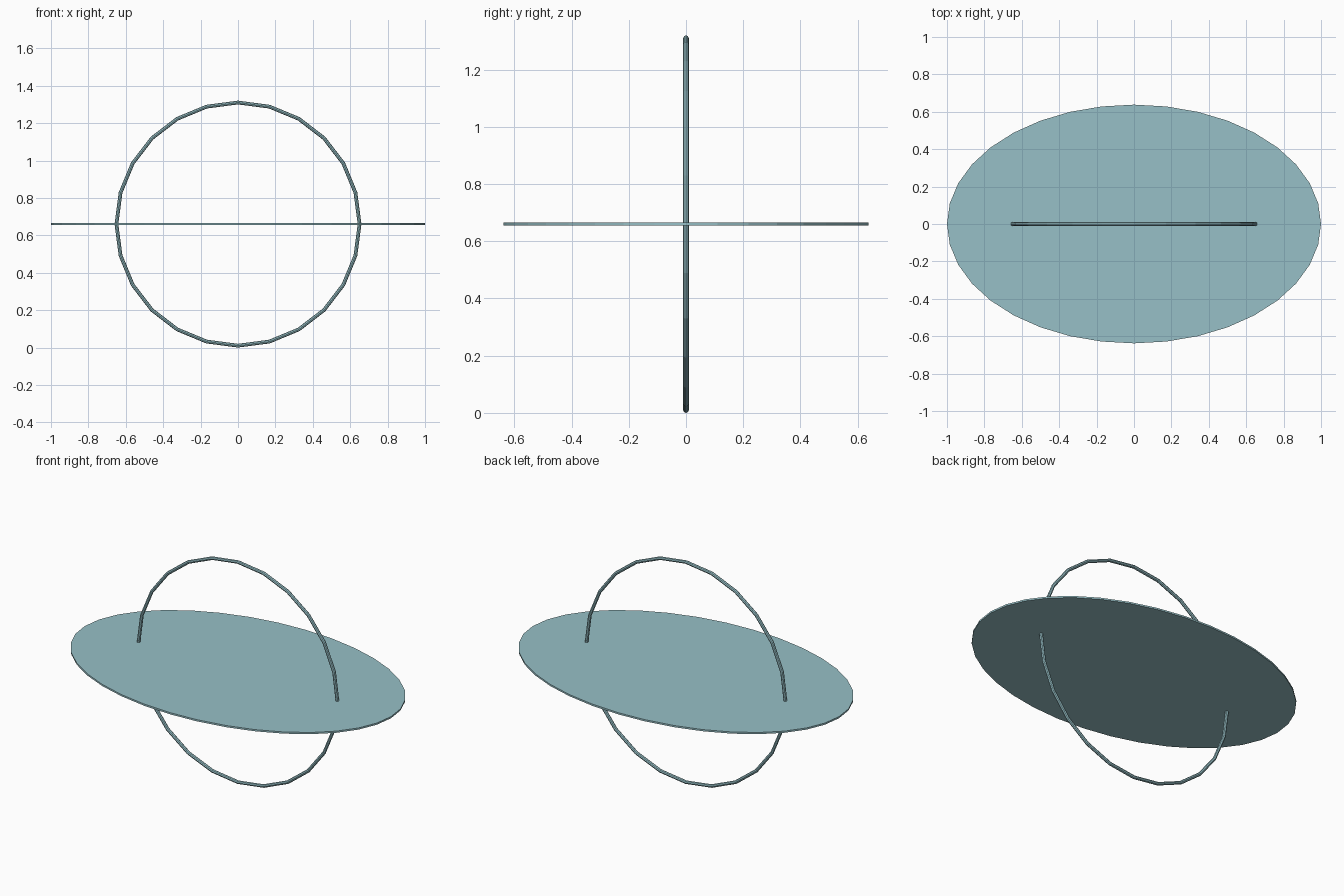
import bpy
from math import radians

if "Cube" in bpy.data.objects:
    bpy.data.objects.remove(bpy.data.objects["Cube"])

MID_Z = 0.66

# Muted teal shared by both parts
teal = bpy.data.materials.new("muted_teal")
teal.diffuse_color = (0.31, 0.53, 0.57, 1)
teal.use_nodes = True
teal.node_tree.nodes["Principled BSDF"].inputs["Base Color"].default_value = teal.diffuse_color

# Thin oval plate lying flat at mid height
bpy.ops.mesh.primitive_cylinder_add(vertices=36, radius=1, depth=1, location=(0, 0, MID_Z),
                                    rotation=(0, 0, radians(90)))
plate = bpy.context.object
plate.name = "oval_plate"
plate.scale = (0.638, 1.0, 0.01)  # local x points along world y

# Slim upright hoop passing through the plate
bpy.ops.mesh.primitive_torus_add(major_segments=24, minor_segments=8, major_radius=0.65,
                                 minor_radius=0.01, location=(0, 0, MID_Z),
                                 rotation=(radians(90), 0, 0))
hoop = bpy.context.object
hoop.name = "upright_hoop"

for part in (plate, hoop):
    bpy.ops.object.select_all(action='DESELECT')
    part.select_set(True)
    bpy.context.view_layer.objects.active = part
    bpy.ops.object.transform_apply(location=False, rotation=True, scale=True)
    bpy.ops.object.shade_flat()
    part.data.materials.append(teal)
